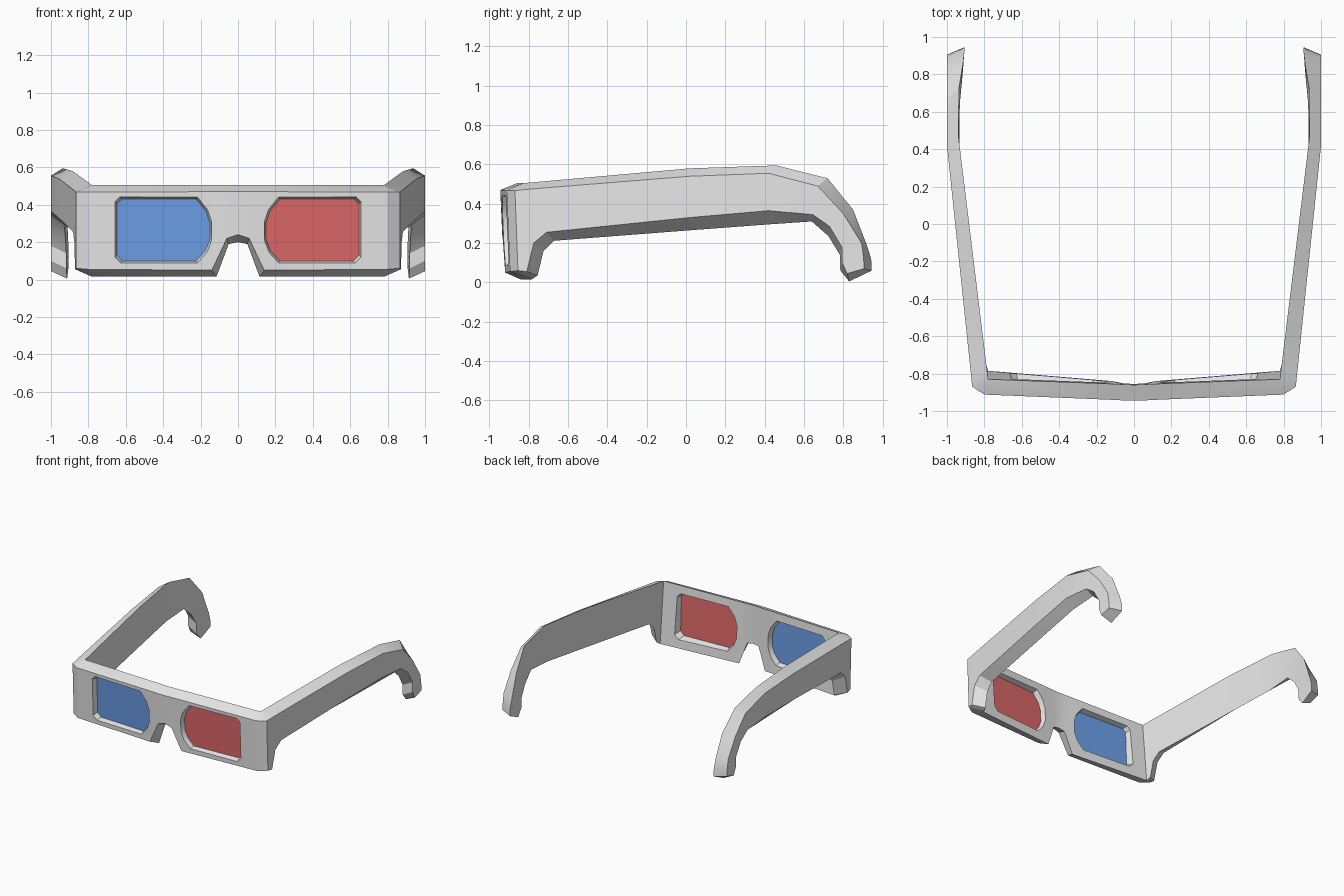
import bpy, bmesh
from mathutils import Vector

if "Cube" in bpy.data.objects:
    bpy.data.objects.remove(bpy.data.objects["Cube"])


def material(name, rgb):
    m = bpy.data.materials.new(name)
    m.diffuse_color = (*rgb, 1)
    m.use_nodes = True
    m.node_tree.nodes["Principled BSDF"].inputs["Base Color"].default_value = m.diffuse_color
    return m


card = material("white card", (0.8, 0.8, 0.8))
blue = material("blue film", (0.15, 0.34, 0.80))
red = material("red film", (0.75, 0.14, 0.14))


def loft(name, rings, cap_start, cap_end, mat):
    """Skin a row of equal-length point rings into one object."""
    bm = bmesh.new()
    rows = [[bm.verts.new(p) for p in r] for r in rings]
    n = len(rows[0])
    for a, b in zip(rows, rows[1:]):
        for i in range(n):
            j = (i + 1) % n
            bm.faces.new((a[i], a[j], b[j], b[i]))
    if cap_start:
        bm.faces.new(rows[0][::-1])
    if cap_end:
        bm.faces.new(rows[-1])
    bmesh.ops.remove_doubles(bm, verts=bm.verts, dist=1e-4)
    bmesh.ops.recalc_face_normals(bm, faces=bm.faces)
    me = bpy.data.meshes.new(name)
    bm.to_mesh(me)
    bm.free()
    me.materials.append(mat)
    ob = bpy.data.objects.new(name, me)
    bpy.context.collection.objects.link(ob)
    return ob


def lerp(y, y0, x0, y1, x1):
    t = min(max((y - y0) / (y1 - y0), 0), 1)
    return x0 + (x1 - x0) * t


# Half of the front panel: front top, back top, back bottom, front bottom
corner_back = [(.78, -.83, .505), (.78, -.785, .015)]
rings = [
    [(0, -.945, .47), (0, -.86, .505), (0, -.855, .20), (0, -.935, .24)],
    [(.06, -.943, .47), (.055, -.858, .505), (.05, -.853, .19), (.06, -.932, .22)],
    [(.14, -.939, .47), (.115, -.855, .505), (.115, -.84, .015), (.14, -.92, .05)],
    [(.80, -.912, .467), *corner_back, (.80, -.895, .055)],
    [(.865, -.87, .467), *corner_back, (.865, -.855, .06)],
]

# Temple side profile (y, z): outer top, inner top, inner bottom, outer bottom
temple = [
    [(-.79, .475), (-.79, .508), (-.755, .035), (-.81, .055)],
    [(-.76, .477), (-.76, .511), (-.725, .16), (-.775, .20)],
    [(-.69, .483), (-.69, .517), (-.67, .212), (-.71, .255)],
    [(.02, .54), (.02, .58), (.02, .265), (.02, .33)],
    [(.42, .555), (.46, .595), (.42, .295), (.42, .365)],
    [(.67, .49), (.72, .53), (.64, .31), (.645, .345)],
    [(.80, .35), (.85, .37), (.725, .235), (.73, .285)],
    [(.893, .20), (.92, .19), (.783, .14), (.793, .18)],
    [(.904, .12), (.942, .12), (.785, .06), (.795, .10)],
    [(.905, .07), (.945, .06), (.83, .005), (.82, .045)],
]
for k, (ot, it, ib, ob_) in enumerate(temple):
    def outer(p):
        return (lerp(p[0], -.87, .865, .42, 1.0), *p)

    def inner(p, hook_from):
        x = lerp(p[0], -.83, .78, .48, .94) - lerp(p[0], hook_from, 0, .9, .033)
        return (x, *p)
    rings.append([outer(ot), inner(it, .70), inner(ib, .55), outer(ob_)])

frame = loft("glasses_frame", rings, False, True, card)
mirror = frame.modifiers.new("mirror", 'MIRROR')
mirror.use_clip = True

# Lens outline (x, z), rounder on the nose side
outline = [(.62, .43), (.645, .405), (.645, .13), (.615, .10), (.225, .10), (.175, .155),
           (.152, .215), (.152, .305), (.172, .365), (.225, .43)]
mid = Vector((.40, .265))


def lens_ring(side, depth, grow):
    """Outline at a depth from the panel's middle plane, moved outward by grow."""
    pts = []
    for x, z in outline:
        px = mid.x + (x - mid.x) * (1 + grow / .25)
        pz = mid.y + (z - mid.y) * (1 + grow / .17)
        pts.append((side * px, -.896 + .05 * px - .04 * (pz - .26) + depth, pz))
    return pts


# Openings flare slightly toward both faces of the panel
cutters = []
for side, label in ((-1, "left"), (1, "right")):
    cut = loft(label + "_opening_cutter",
               [lens_ring(side, -.10, .028), lens_ring(side, 0, 0), lens_ring(side, .10, .028)],
               True, True, card)
    cut.hide_render = True
    cutters.append(cut)
    mod = frame.modifiers.new(label + " opening", 'BOOLEAN')
    mod.operation = 'DIFFERENCE'
    mod.solver = 'EXACT'
    mod.object = cut

# Bake the frame so sharp edges are found on the cut mesh
bpy.context.view_layer.objects.active = frame
frame.select_set(True)
for name in [m.name for m in frame.modifiers]:
    bpy.ops.object.modifier_apply(modifier=name)
bpy.ops.object.shade_smooth_by_angle(angle=0.5)
for cut in cutters:
    bpy.data.objects.remove(cut)

# Coloured films set in the middle of the openings
for side, label, mat in ((-1, "left", blue), (1, "right", red)):
    loft(label + "_lens", [lens_ring(side, -.004, .004), lens_ring(side, .004, .004)],
         True, True, mat)
